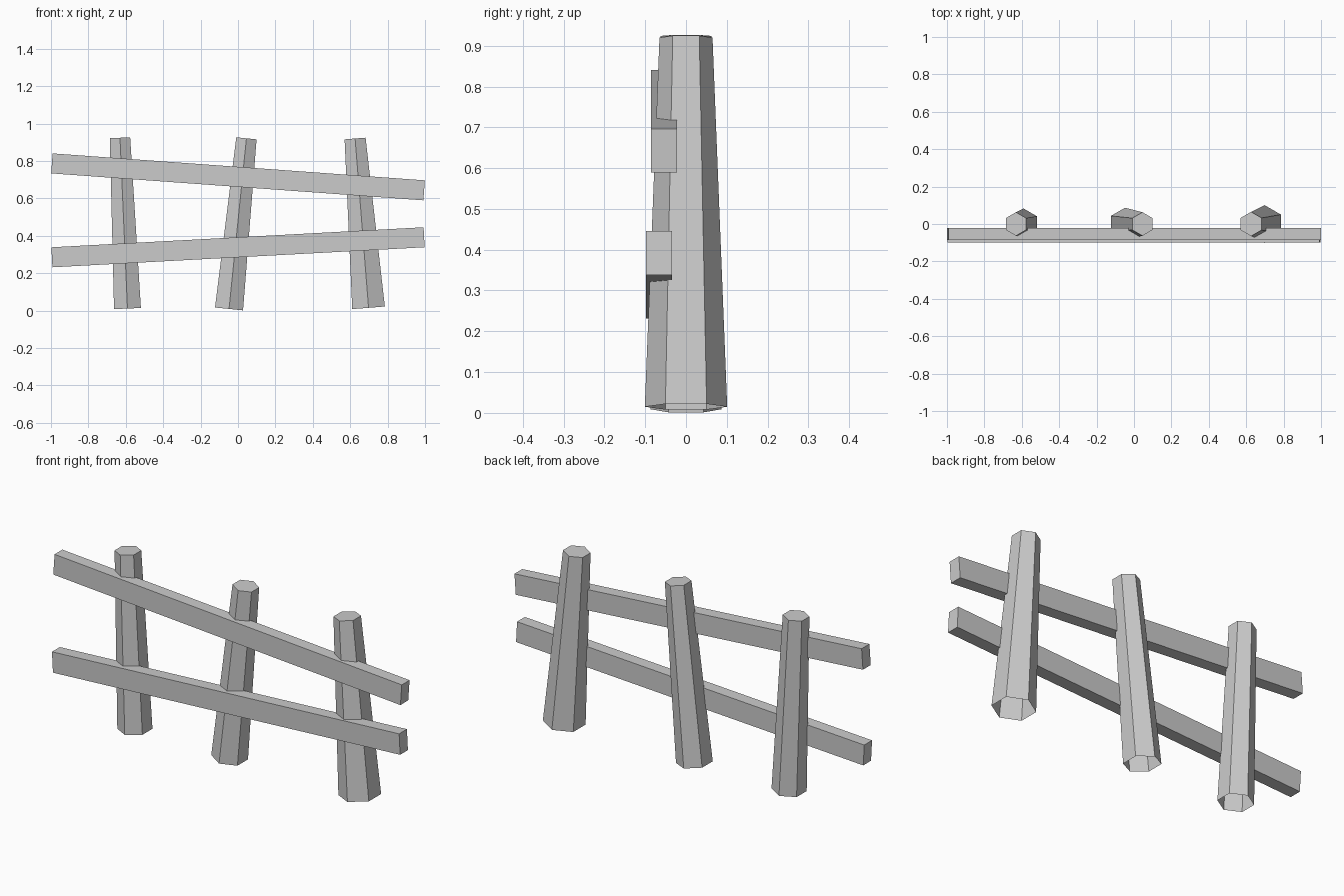
import bpy, bmesh, math
from mathutils import Vector, Matrix

if "Cube" in bpy.data.objects:
    bpy.data.objects.remove(bpy.data.objects["Cube"])


def finish(name, bm, matrix):
    mesh = bpy.data.meshes.new(name)
    bm.to_mesh(mesh)
    bm.free()
    obj = bpy.data.objects.new(name, mesh)
    obj.matrix_world = matrix
    bpy.context.collection.objects.link(obj)
    return obj


def lean(direction_x, direction_z):
    return Matrix.Rotation(math.atan2(direction_x, direction_z), 4, 'Y')


def post(name, x_bottom, z_bottom, x_top, z_top, r_bottom, r_top):
    """Tapered hexagonal post, corner to the front, open underneath."""
    bottom, top = Vector((x_bottom, 0, z_bottom)), Vector((x_top, 0, z_top))
    axis = top - bottom
    bm = bmesh.new()
    rings = []
    for r, z in ((r_bottom, 0), (r_top, axis.length)):
        rings.append([bm.verts.new((r * math.sin(i * math.pi / 3),
                                    -r * math.cos(i * math.pi / 3), z))
                      for i in range(6)])
    low, high = rings
    for i in range(6):
        j = (i + 1) % 6
        bm.faces.new((low[i], low[j], high[j], high[i]))
    bm.faces.new(high)
    return finish(name, bm, Matrix.Translation(bottom) @ lean(axis.x, axis.z))


def rail(name, z_left, z_right, y):
    """Sloping plank across the front of the posts."""
    bm = bmesh.new()
    bmesh.ops.create_cube(bm, size=1)
    run, rise = 1.99, z_right - z_left
    bmesh.ops.scale(bm, vec=(math.hypot(run, rise), 0.064, 0.107), verts=bm.verts)
    turn = Matrix.Rotation(-math.atan2(rise, run), 4, 'Y')
    return finish(name, bm, Matrix.Translation((0, y, (z_left + z_right) / 2)) @ turn)


# Three leaning posts
post("left_post", -0.591, 0.011, -0.631, 0.924, 0.083, 0.063)
post("middle_post", -0.048, 0.009, 0.045, 0.921, 0.087, 0.063)
post("right_post", 0.698, 0.015, 0.626, 0.92, 0.101, 0.065)

# Two crooked rails
rail("upper_rail", 0.787, 0.643, -0.054)
rail("lower_rail", 0.285, 0.392, -0.066)
